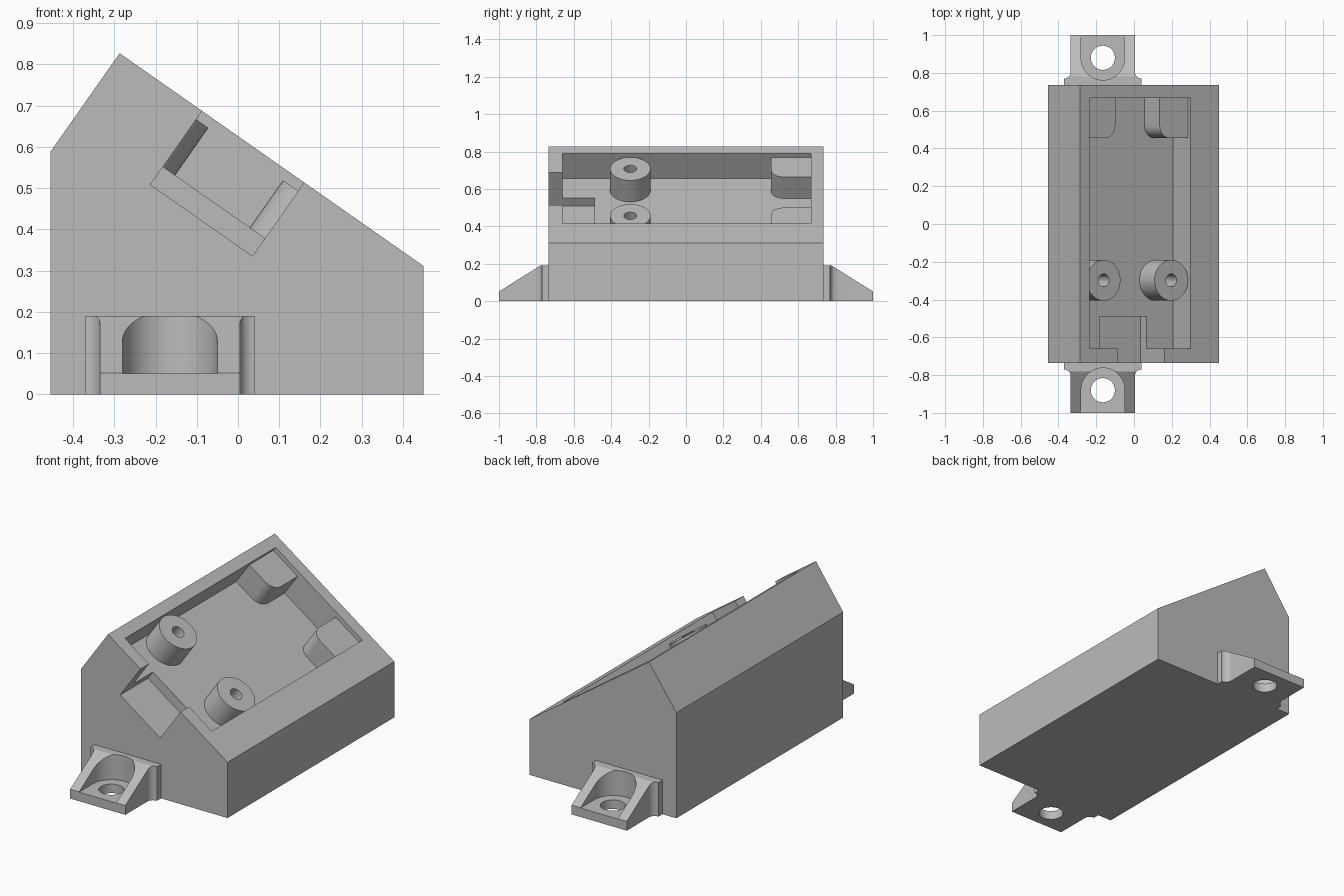
import bpy
import bmesh
from math import pi, sin, cos, radians
from mathutils import Matrix, Vector

if "Cube" in bpy.data.objects:
    bpy.data.objects.remove(bpy.data.objects["Cube"], do_unlink=True)

grey = bpy.data.materials.new("plain grey")
grey.use_nodes = True
grey.diffuse_color = (0.5, 0.5, 0.5, 1)
grey.node_tree.nodes["Principled BSDF"].inputs["Base Color"].default_value = (0.5, 0.5, 0.5, 1)


def frame(x, y, z, origin=(0, 0, 0)):
    """Matrix whose local axes point along the three given directions."""
    m = Matrix((x, y, z)).transposed().to_4x4()
    m.translation = Vector(origin)
    return m


FLAT = Matrix.Identity(4)
SIDE_X = frame((0, 1, 0), (0, 0, 1), (1, 0, 0))     # outline in yz, extruded along x
SIDE_Y = frame((1, 0, 0), (0, 0, 1), (0, -1, 0))    # outline in xz, extruded along -y
TILT = radians(35)
RIDGE = (-0.287, 0, 0.827)
SLOPE = frame((cos(TILT), 0, -sin(TILT)), (0, 1, 0), (sin(TILT), 0, cos(TILT)), RIDGE)


def prism(name, outline, low, high, matrix=FLAT):
    """Extrude a closed outline between two heights of a local frame."""
    bm = bmesh.new()
    face = bm.faces.new([bm.verts.new((a, b, low)) for a, b in outline])
    top = bmesh.ops.extrude_face_region(bm, geom=[face])["geom"]
    bmesh.ops.translate(bm, vec=(0, 0, high - low),
                        verts=[v for v in top if isinstance(v, bmesh.types.BMVert)])
    bmesh.ops.transform(bm, matrix=matrix, verts=bm.verts)
    bmesh.ops.recalc_face_normals(bm, faces=bm.faces)
    mesh = bpy.data.meshes.new(name)
    bm.to_mesh(mesh)
    bm.free()
    mesh.materials.append(grey)
    obj = bpy.data.objects.new(name, mesh)
    bpy.context.collection.objects.link(obj)
    return obj


def arc(cx, cy, r, start, end, steps=12):
    angles = [radians(start + (end - start) * i / steps) for i in range(steps + 1)]
    return [(cx + r * cos(a), cy + r * sin(a)) for a in angles]


def circle(cx, cy, r, steps=48):
    return arc(cx, cy, r, 0, 360, steps)[:-1]


def box(a0, a1, b0, b1):
    return [(a0, b0), (a1, b0), (a1, b1), (a0, b1)]


def apply(obj, mod):
    bpy.context.view_layer.objects.active = obj
    bpy.ops.object.modifier_apply(modifier=mod.name)


def cut(obj, cutter):
    cutter.hide_render = True
    mod = obj.modifiers.new("cut", "BOOLEAN")
    mod.operation = "DIFFERENCE"
    mod.solver = "EXACT"
    mod.object = cutter
    apply(obj, mod)
    bpy.data.objects.remove(cutter, do_unlink=True)


# Wedge housing
HALF = 0.735
body = prism("housing", [(-0.455, 0), (0.45, 0), (0.45, 0.311), RIDGE[::2], (-0.455, 0.588)],
             -HALF, HALF, SIDE_Y)

# Pocket in the sloped face, and the deeper cable notch through the front wall
S0, S1, Y0, Y1 = 0.064, 0.717, -0.66, 0.667
FLOOR, TOP = -0.165, -0.025
cut(body, prism("pocket_cutter", box(S0, S1, Y0, Y1), FLOOR, 0.1, SLOPE))
cut(body, prism("notch_cutter", box(0.244, 0.546, -0.8, -0.49), -0.218, 0.1, SLOPE))
parts = [body]

# Two screw posts standing on the pocket floor
R = 0.108
for name, s in (("upper_post", S0 + R), ("lower_post", S1 - R)):
    post = prism(name, circle(s, -0.298, R), FLOOR - 0.005, TOP, SLOPE)
    cut(post, prism("post_hole", circle(s, -0.298, 0.034, 32), FLOOR - 0.05, 0.1, SLOPE))
    parts.append(post)

# Two corner rests with one rounded corner each
W, L, F = 0.183, 0.212, 0.065
for name, edge, side in (("upper_rest", S0, 1), ("lower_rest", S1, -1)):
    corner = arc(W - F, Y1 - L + F, F, -90, 0)
    outline = [(0, Y1), (0, Y1 - L)] + corner + [(W, Y1)]
    parts.append(prism(name, [(edge + side * a, b) for a, b in outline],
                       FLOOR - 0.005, TOP, SLOPE))

# Mounting ear with filleted root, sloped sides, open counterbore and screw hole
CX, EAR, ROOT, G = -0.165, 0.17, 0.205, 0.035
half = [(ROOT, -HALF)] + arc(ROOT, -0.805, G, 90, 180, 8) + [(EAR, -1)]
outline = [(CX + a, b) for a, b in half] + [(CX - a, b) for a, b in reversed(half)]
ears = prism("mounting_ears", outline, 0, 0.19)
cut(ears, prism("slope_cutter", [(-0.78, 0.19), (-1, 0.052), (-1.1, -0.011), (-1.1, 0.3), (-0.78, 0.3)],
                -1, 1, SIDE_X))
bore = arc(CX, -0.877, 0.115, 0, 180, 32) + [(CX - 0.115, -1.1), (CX + 0.115, -1.1)]
cut(ears, prism("bore_cutter", bore, 0.05, 0.4))
cut(ears, prism("hole_cutter", circle(CX, -0.88, 0.064), -0.1, 0.3))

# Matching ear at the back
mirror = ears.modifiers.new("mirror", "MIRROR")
mirror.use_axis = (False, True, False)
mirror.use_mirror_merge = False
apply(ears, mirror)
parts.append(ears)

# Smooth the round walls and keep the edges crisp
bpy.ops.object.select_all(action="DESELECT")
for part in parts:
    part.select_set(True)
bpy.context.view_layer.objects.active = body
bpy.ops.object.shade_smooth_by_angle(angle=radians(30))
